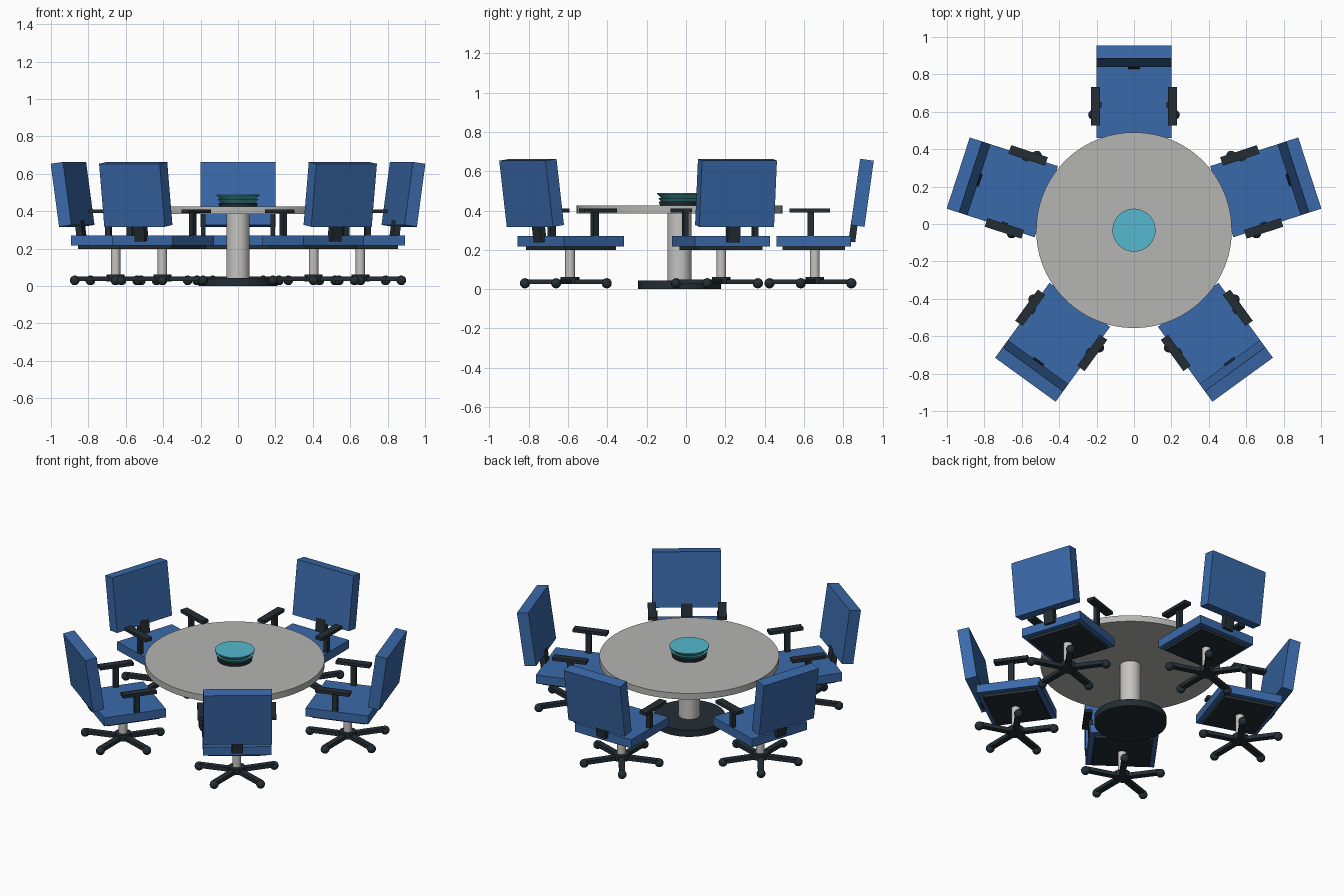
import bpy, bmesh
from math import radians, sin, cos
from mathutils import Matrix, Vector

if "Cube" in bpy.data.objects:
    bpy.data.objects.remove(bpy.data.objects["Cube"])


def material(name, rgb):
    mat = bpy.data.materials.new(name)
    mat.use_nodes = True
    mat.diffuse_color = (*rgb, 1)
    mat.node_tree.nodes["Principled BSDF"].inputs["Base Color"].default_value = (*rgb, 1)
    return mat


BLUE = material("blue fabric", (0.042, 0.142, 0.40))
DARK = material("dark plastic", (0.017, 0.027, 0.034))
STONE = material("grey table", (0.46, 0.46, 0.45))
METAL = material("light metal", (0.56, 0.55, 0.53))
AQUA = material("aqua lid", (0.09, 0.48, 0.62))
TEAL = material("teal bowl", (0.06, 0.36, 0.38))

CENTRE = Matrix.Translation((0, -0.033, 0))


def finish(bm, name, mat, frame, smooth=False):
    mesh = bpy.data.meshes.new(name)
    bm.to_mesh(mesh)
    bm.free()
    mesh.materials.append(mat)
    obj = bpy.data.objects.new(name, mesh)
    obj.matrix_world = frame
    bpy.context.collection.objects.link(obj)
    if smooth:
        bpy.ops.object.select_all(action="DESELECT")
        obj.select_set(True)
        bpy.context.view_layer.objects.active = obj
        bpy.ops.object.shade_smooth_by_angle(angle=radians(40))
    return obj


def add_box(bm, centre, size, turn=Matrix()):
    bmesh.ops.create_cube(bm, size=1, matrix=Matrix.Translation(centre) @ turn @ Matrix.Diagonal((*size, 1)))


def box(name, mat, frame, centre, size, turn=Matrix()):
    bm = bmesh.new()
    add_box(bm, centre, size, turn)
    return finish(bm, name, mat, frame)


def disc(name, mat, frame, xy, z0, z1, r0, r1, sides=48):
    bm = bmesh.new()
    bmesh.ops.create_cone(bm, cap_ends=True, segments=sides, radius1=r0, radius2=r1, depth=z1 - z0,
                          matrix=Matrix.Translation((*xy, (z0 + z1) / 2)))
    return finish(bm, name, mat, frame, True)


# Table
O = (0, 0)
disc("table_foot", DARK, CENTRE, O, 0, 0.043, 0.21, 0.21)
disc("table_column", METAL, CENTRE, O, 0.043, 0.386, 0.062, 0.062, 32)
disc("table_top", STONE, CENTRE, O, 0.386, 0.425, 0.523, 0.523, 96)

# Centrepiece bowl stack
disc("centrepiece_base", DARK, CENTRE, O, 0.425, 0.445, 0.1, 0.105)
disc("centrepiece_lower_bowl", TEAL, CENTRE, O, 0.445, 0.465, 0.092, 0.11)
disc("centrepiece_upper_bowl", TEAL, CENTRE, O, 0.465, 0.485, 0.095, 0.115)
disc("centrepiece_lid", AQUA, CENTRE, O, 0.485, 0.49, 0.115, 0.115)


# Office chair: local y points away from the table
def chair(frame):
    seat_y, base = 0.683, Vector((0, 0.688, 0))
    lean = Matrix.Rotation(radians(-8), 4, "X")
    box("seat", BLUE, frame, (0, seat_y, 0.243), (0.4, 0.38, 0.054))
    box("seat_pan", DARK, frame, (0, seat_y, 0.208), (0.34, 0.32, 0.02))
    box("backrest", BLUE, frame, (0, 0.93, 0.49), (0.4, 0.07, 0.34), lean)
    box("backrest_support", DARK, frame, (0, 0.884, 0.295), (0.066, 0.035, 0.11), lean)
    for side, x in (("left", 1), ("right", -1)):
        box(side + "_arm_post", DARK, frame, (0.186 * x, base.y - 0.02, 0.325), (0.026, 0.032, 0.14))
        box(side + "_armrest", DARK, frame, (0.205 * x, 0.662, 0.4), (0.048, 0.206, 0.02))

    # Gas lift and five-legged base
    disc("chair_stem", METAL, frame, base.xy, 0.05, 0.2, 0.025, 0.025, 24)
    disc("chair_hub", DARK, frame, base.xy, 0.025, 0.062, 0.048, 0.048, 24)
    legs, casters = bmesh.new(), bmesh.new()
    for i in range(5):
        a = radians(-90 + 72 * i)
        out = Vector((cos(a), sin(a), 0)) * 0.23
        add_box(legs, base + out / 2 + Vector((0, 0, 0.038)), (0.23, 0.036, 0.024), Matrix.Rotation(a, 4, "Z"))
        bmesh.ops.create_uvsphere(casters, u_segments=16, v_segments=10, radius=0.026,
                                  matrix=Matrix.Translation(base + out + Vector((0, 0, 0.03))))
    finish(legs, "chair_legs", DARK, frame)
    finish(casters, "chair_casters", DARK, frame, True)


for k in range(5):
    chair(CENTRE @ Matrix.Rotation(radians(72 * k), 4, "Z"))
